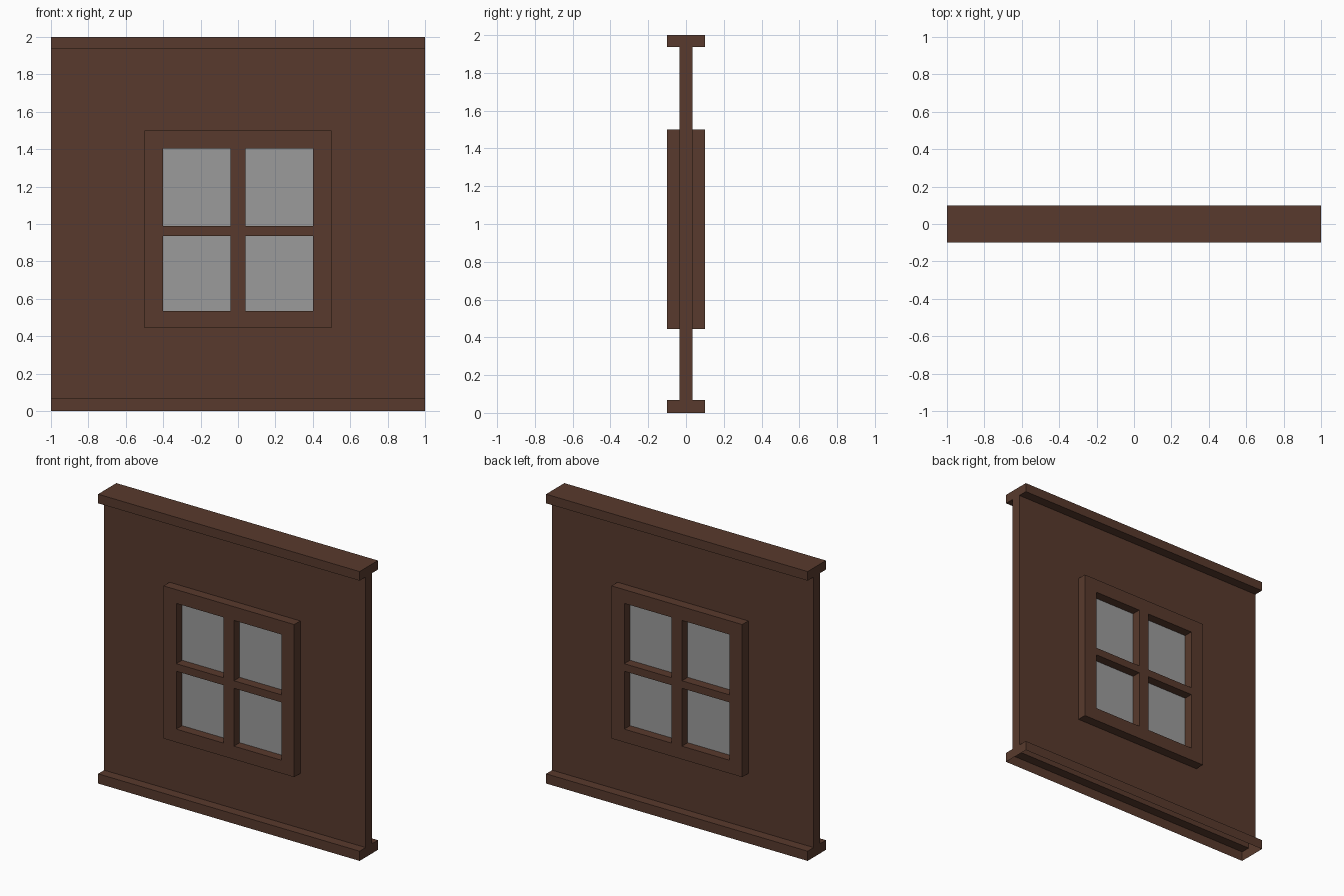
import bpy, bmesh

if "Cube" in bpy.data.objects:
    bpy.data.objects.remove(bpy.data.objects["Cube"])

WALL = 0.034    # half thickness of the wall panel
DEPTH = 0.1     # half depth of rails and window frame


def material(name, rgb):
    m = bpy.data.materials.new(name)
    m.diffuse_color = (*rgb, 1.0)
    m.use_nodes = True
    m.node_tree.nodes["Principled BSDF"].inputs["Base Color"].default_value = m.diffuse_color
    return m


brown = material("dark_brown", (0.098, 0.042, 0.026))
grey = material("window_grey", (0.33, 0.33, 0.33))


def finish(bm, name, mat, mirror=False):
    me = bpy.data.meshes.new(name)
    bm.to_mesh(me)
    bm.free()
    ob = bpy.data.objects.new(name, me)
    bpy.context.collection.objects.link(ob)
    me.materials.append(mat)
    if mirror:
        mod = ob.modifiers.new("front_back", 'MIRROR')
        mod.use_axis = (False, True, False)
        mod.use_mirror_merge = False
    return ob


def extrude(bm, faces, vec):
    """Extrude faces by vec and return the new vertices."""
    res = bmesh.ops.extrude_face_region(bm, geom=faces, use_keep_orig=True)
    verts = [g for g in res["geom"] if isinstance(g, bmesh.types.BMVert)]
    bmesh.ops.translate(bm, verts=verts, vec=vec)
    bmesh.ops.recalc_face_normals(bm, faces=bm.faces[:])


# Wall with top and bottom rails: one I-shaped profile, hollow and open below
low, high = 0.067, 1.937
half = [(DEPTH, 0), (DEPTH, low), (WALL, low), (WALL, high), (DEPTH, high), (DEPTH, 2)]
profile = half + [(-y, z) for y, z in reversed(half)]
bm = bmesh.new()
face = bm.faces.new([bm.verts.new((-1, y, z)) for y, z in profile])
extrude(bm, [face], (2, 0, 0))
bottom = [f for f in bm.faces if f.calc_center_median().z < 0.001]
bmesh.ops.delete(bm, geom=bottom, context='FACES_ONLY')
finish(bm, "wall_with_rails", brown)

# Window frame with four openings, mirrored to the back
xs = [-0.5, -0.402, -0.039, 0.039, 0.402, 0.5]
zs = [0.445, 0.536, 0.936, 0.988, 1.405, 1.5]
bm = bmesh.new()
grid = [[bm.verts.new((x, -WALL, z)) for z in zs] for x in xs]
cells = []
for i in range(5):
    for j in range(5):
        if not (i in (1, 3) and j in (1, 3)):
            cells.append(bm.faces.new((grid[i][j], grid[i + 1][j],
                                       grid[i + 1][j + 1], grid[i][j + 1])))
extrude(bm, cells, (0, WALL - DEPTH, 0))
finish(bm, "window_frame", brown, mirror=True)

# Window panes: thin plates on the wall inside each opening
bm = bmesh.new()
for i in (1, 3):
    for j in (1, 3):
        pane = bm.faces.new([bm.verts.new((x, -WALL + 0.001, z)) for x, z in (
            (xs[i], zs[j]), (xs[i + 1], zs[j]),
            (xs[i + 1], zs[j + 1]), (xs[i], zs[j + 1]))])
        extrude(bm, [pane], (0, -0.004, 0))
finish(bm, "window_panes", grey, mirror=True)
